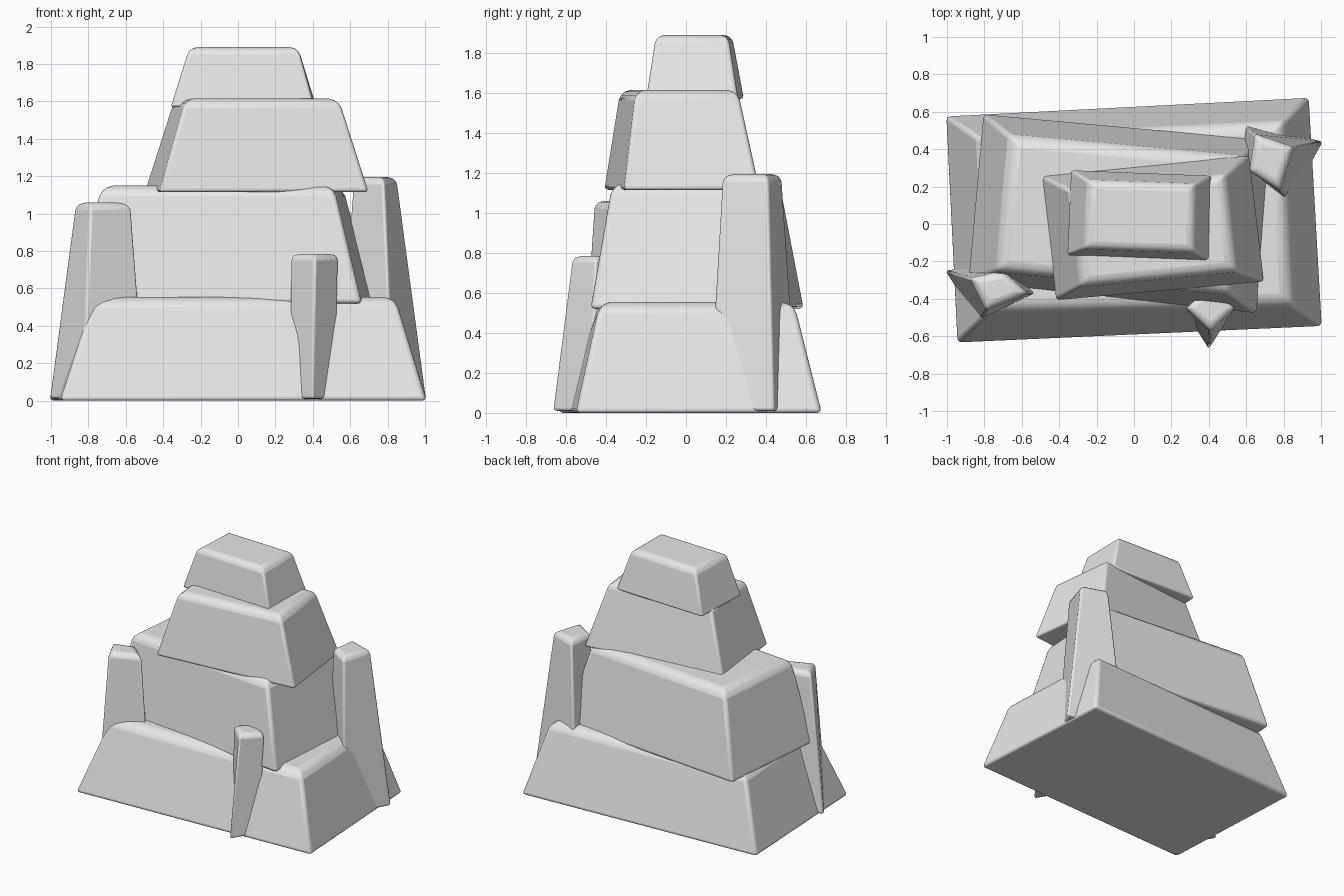
import bpy
import bmesh

cube = bpy.data.objects.get("Cube")
if cube:
    bpy.data.objects.remove(cube, do_unlink=True)

stone = bpy.data.materials.new("pale grey stone")
stone.use_nodes = True
colour = (0.8, 0.8, 0.8, 1)
stone.diffuse_color = colour
stone.node_tree.nodes["Principled BSDF"].inputs["Base Color"].default_value = colour


def rock(name, z0, z1, bottom, top, round_top=0.06):
    """Tapered four-sided block with a softly rounded top and tight lower edges."""
    bm = bmesh.new()
    low = [bm.verts.new((x, y, z0)) for x, y in bottom]
    high = [bm.verts.new((x, y, z1)) for x, y in top]
    bm.faces.new(low[::-1])
    bm.faces.new(high)
    for i in range(4):
        j = (i + 1) % 4
        bm.faces.new((low[i], low[j], high[j], high[i]))
    bmesh.ops.recalc_face_normals(bm, faces=bm.faces[:])
    weight = bm.edges.layers.float.new("bevel_weight_edge")
    for e in bm.edges:
        e[weight] = 1.0 if all(v in high for v in e.verts) else 0.4
    mesh = bpy.data.meshes.new(name)
    bm.to_mesh(mesh)
    bm.free()
    mesh.materials.append(stone)
    obj = bpy.data.objects.new(name, mesh)
    bpy.context.collection.objects.link(obj)
    bevel = obj.modifiers.new("Soft edges", "BEVEL")
    bevel.width = round_top
    bevel.segments = 3
    bevel.limit_method = "WEIGHT"
    bpy.ops.object.select_all(action="DESELECT")
    obj.select_set(True)
    bpy.context.view_layer.objects.active = obj
    bpy.ops.object.shade_smooth_by_angle(angle=0.6)
    return obj


# Stacked slabs, corners listed front left, front right, back right, back left
rock("base_slab", 0, 0.555,
     [(-0.95, -0.64), (1.01, -0.55), (0.94, 0.68), (-1.01, 0.58)],
     [(-0.77, -0.46), (0.84, -0.43), (0.79, 0.54), (-0.83, 0.46)])
rock("lower_slab", 0.52, 1.15,
     [(-0.89, -0.31), (0.66, -0.48), (0.73, 0.45), (-0.81, 0.59)],
     [(-0.73, -0.25), (0.51, -0.37), (0.56, 0.36), (-0.66, 0.47)])
rock("upper_slab", 1.115, 1.615,
     [(-0.42, -0.41), (0.70, -0.31), (0.62, 0.37), (-0.50, 0.26)],
     [(-0.28, -0.33), (0.54, -0.25), (0.48, 0.26), (-0.34, 0.18)], 0.05)
rock("cap_slab", 1.57, 1.89,
     [(-0.36, -0.17), (0.41, -0.20), (0.42, 0.26), (-0.34, 0.29)],
     [(-0.26, -0.13), (0.32, -0.15), (0.32, 0.21), (-0.24, 0.23)], 0.04)

# Leaning upright boulders
rock("front_right_spire", 0.01, 1.06,
     [(-1.01, -0.25), (-0.83, -0.53), (-0.49, -0.37), (-0.73, -0.20)],
     [(-0.87, -0.29), (-0.79, -0.46), (-0.57, -0.37), (-0.70, -0.25)], 0.04)
rock("back_left_spire", 0.01, 1.195,
     [(0.83, 0.11), (1.01, 0.44), (0.56, 0.56), (0.53, 0.34)],
     [(0.78, 0.18), (0.85, 0.41), (0.65, 0.48), (0.62, 0.28)], 0.04)
rock("front_left_spire", 0.01, 0.785,
     [(0.40, -0.67), (0.52, -0.47), (0.39, -0.30), (0.27, -0.46)],
     [(0.41, -0.57), (0.54, -0.45), (0.41, -0.33), (0.28, -0.45)], 0.035)
